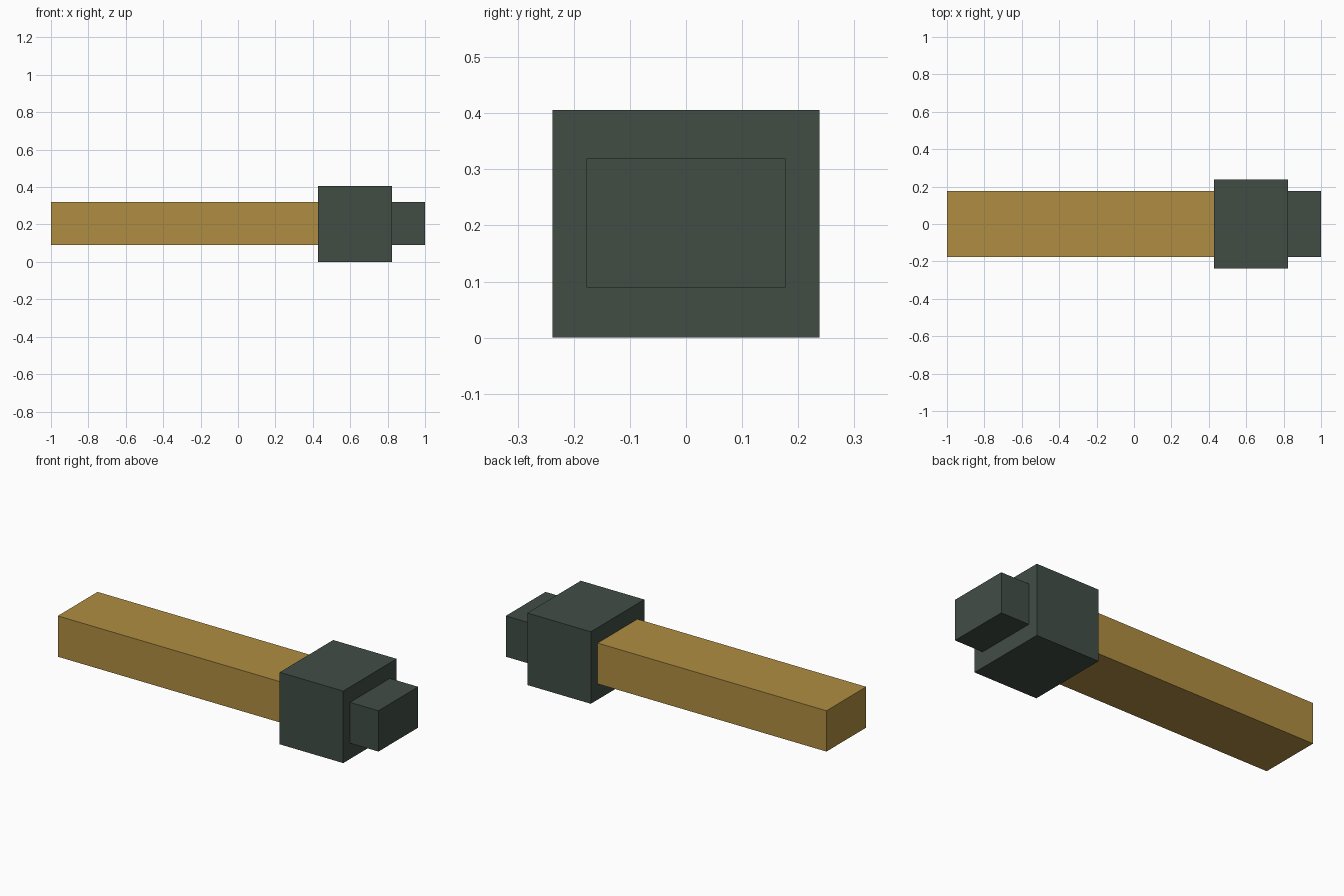
import bpy

if "Cube" in bpy.data.objects:
    bpy.data.objects.remove(bpy.data.objects["Cube"])


def material(name, colour):
    mat = bpy.data.materials.new(name)
    mat.diffuse_color = (*colour, 1.0)
    mat.use_nodes = True
    mat.node_tree.nodes["Principled BSDF"].inputs["Base Color"].default_value = mat.diffuse_color
    return mat


def box(name, x, y_half, z, mat):
    """Box from x and z ranges, symmetric across y."""
    bpy.ops.mesh.primitive_cube_add(
        size=1, location=((x[0] + x[1]) / 2, 0, (z[0] + z[1]) / 2))
    obj = bpy.context.object
    obj.name = name
    obj.scale = (x[1] - x[0], 2 * y_half, z[1] - z[0])
    bpy.ops.object.transform_apply(location=False, rotation=False, scale=True)
    obj.data.materials.append(mat)
    return obj


wood = material("golden wood", (0.434, 0.270, 0.054))
iron = material("dark green iron", (0.053, 0.075, 0.060))

SHAFT_Z = (0.089, 0.319)

# Long wooden handle
box("handle", (-1.0, 0.427), 0.177, SHAFT_Z, wood)
# Wide block head
box("head", (0.427, 0.823), 0.238, (0.0, 0.406), iron)
# Narrow end cap, in line with the handle
box("end_cap", (0.823, 1.0), 0.177, SHAFT_Z, iron)
